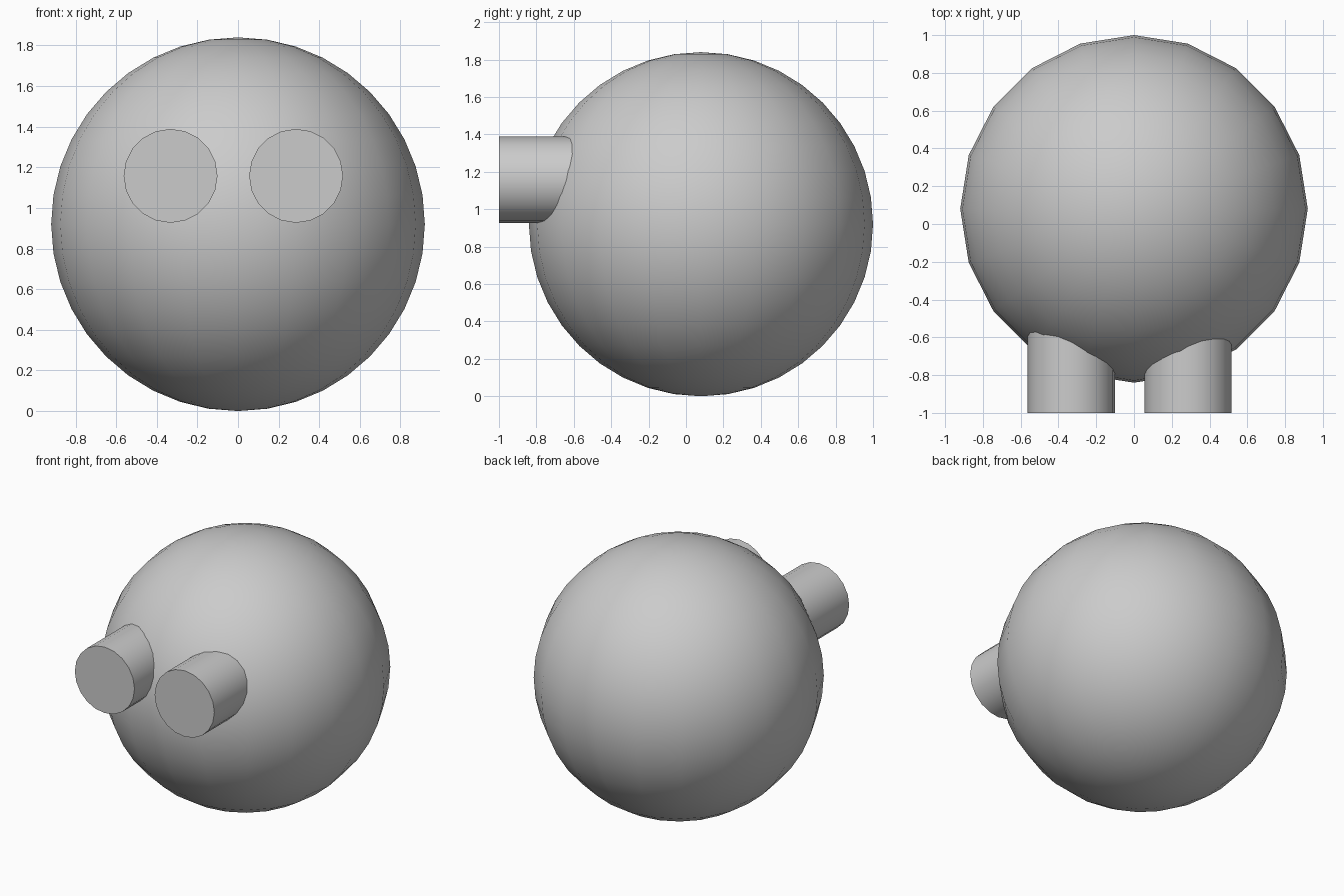
import bpy
from math import radians

if "Cube" in bpy.data.objects:
    bpy.data.objects.remove(bpy.data.objects["Cube"])


def finish(name):
    obj = bpy.context.object
    obj.name = name
    bpy.ops.object.shade_smooth_by_angle(angle=radians(35))
    return obj


# Round head: 20 segments, 20 rings, resting on the ground
R = 0.92
bpy.ops.mesh.primitive_uv_sphere_add(segments=20, ring_count=20, radius=R,
                                     location=(0, 0.08, R))
finish("ball_head")

# Two capped cylinders sticking out of the front, ending inside the ball
FRONT, BACK = -1.0, -0.54
for name, x in (("left_peg", -0.332), ("right_peg", 0.286)):
    bpy.ops.mesh.primitive_cylinder_add(vertices=20, radius=0.231, depth=BACK - FRONT,
                                        location=(x, (FRONT + BACK) / 2, 1.158),
                                        rotation=(radians(90), 0, 0))
    finish(name)
